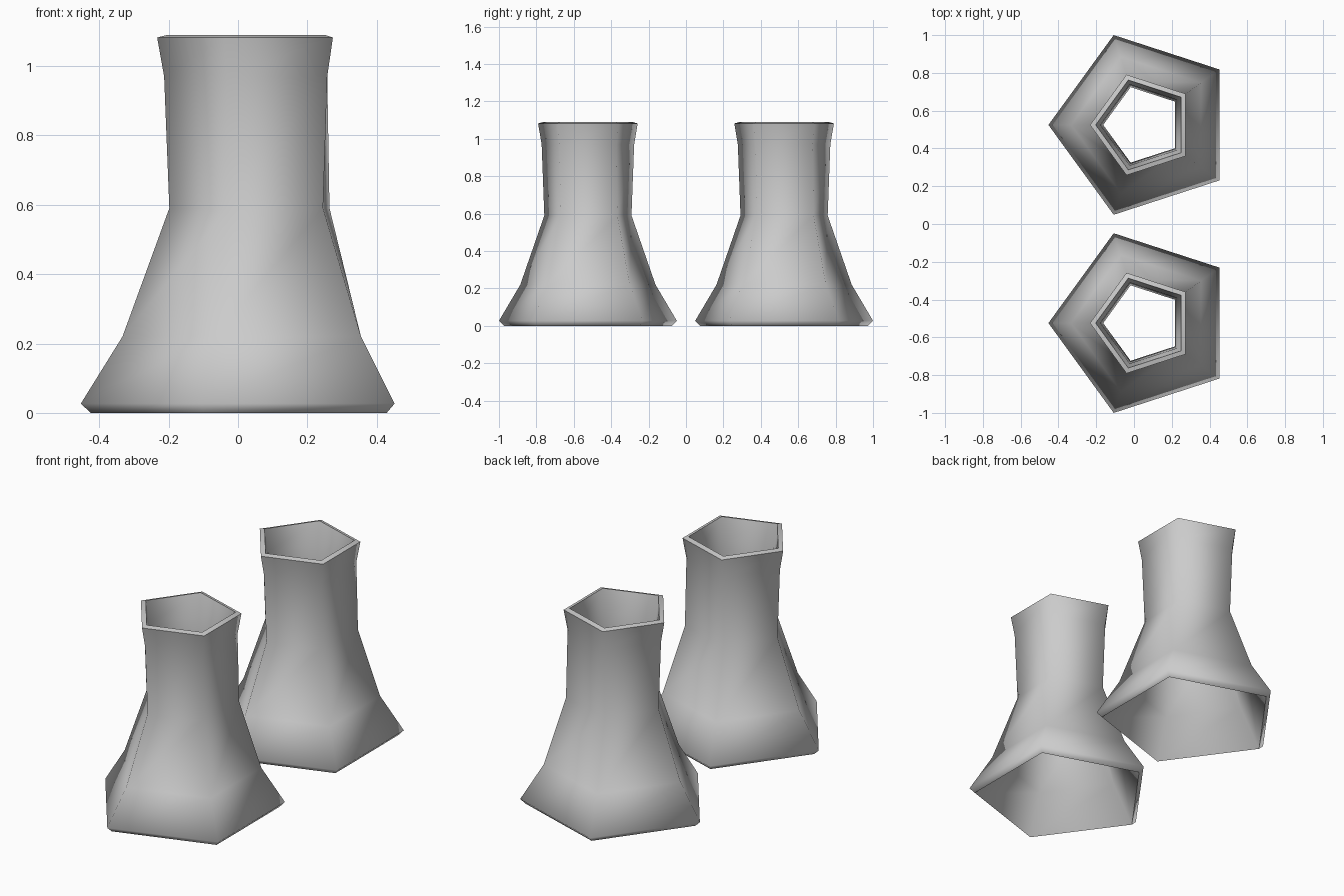
import bpy, bmesh, math

if "Cube" in bpy.data.objects:
    bpy.data.objects.remove(bpy.data.objects["Cube"])

# Closed wall profile (radius, height): outer side going up, then inner side going down
PROFILE = [(0.50, 0.027), (0.38, 0.22), (0.245, 0.59), (0.26, 0.97), (0.28, 1.082),
           (0.25, 1.09), (0.225, 0.97), (0.21, 0.60), (0.345, 0.205), (0.472, 0.0)]
SIDES = 5
NECK = 2          # profile index of the outer neck ring
CENTRE_X = 0.047


def make_tower(name, y):
    bm = bmesh.new()
    cols = []
    for i in range(SIDES):
        a = math.radians(180 + 360 * i / SIDES)
        col = []
        for j, (r, z) in enumerate(PROFILE):
            # slight outward kink of the neck on the back right corner
            if i == 3 and j == NECK:
                r = 0.268
            col.append(bm.verts.new((r * math.cos(a), r * math.sin(a), z)))
        cols.append(col)
    n = len(PROFILE)
    for i in range(SIDES):
        p, q = cols[i], cols[(i + 1) % SIDES]
        for j in range(n):
            k = (j + 1) % n
            bm.faces.new((p[j], q[j], q[k], p[k]))
    bmesh.ops.recalc_face_normals(bm, faces=bm.faces[:])
    me = bpy.data.meshes.new(name)
    bm.to_mesh(me)
    bm.free()
    ob = bpy.data.objects.new(name, me)
    bpy.context.collection.objects.link(ob)
    ob.location = (CENTRE_X, y, 0)
    # smooth around the five corners, sharp at the rims
    bpy.ops.object.select_all(action='DESELECT')
    ob.select_set(True)
    bpy.context.view_layer.objects.active = ob
    bpy.ops.object.shade_smooth_by_angle(angle=math.radians(78))


# Two identical hollow cooling towers
make_tower("front_cooling_tower", -0.5245)
make_tower("back_cooling_tower", 0.5245)
